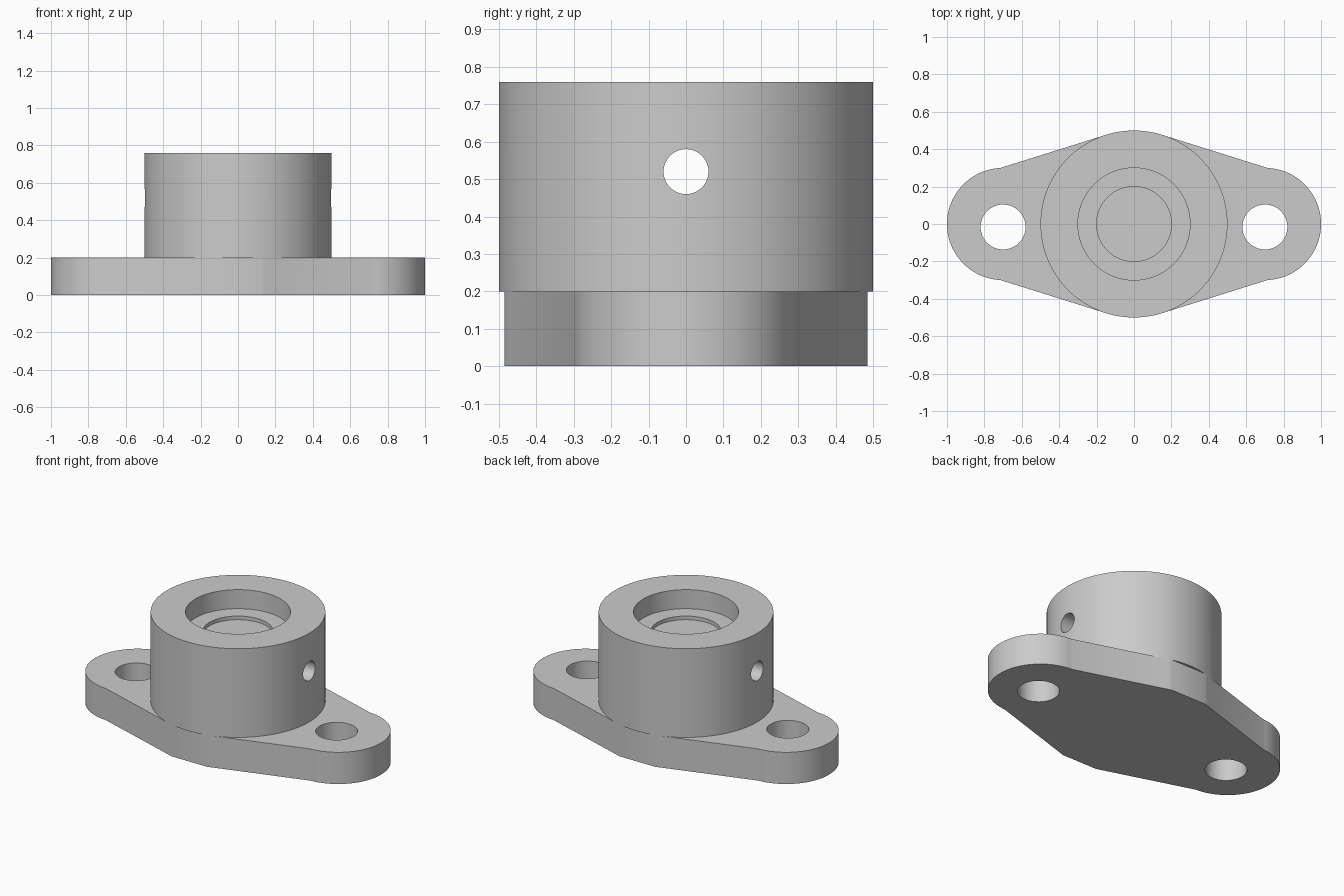
import bpy, bmesh, math
from mathutils import Matrix, Vector

if "Cube" in bpy.data.objects:
    bpy.data.objects.remove(bpy.data.objects["Cube"], do_unlink=True)

SEGMENTS = 128
FLANGE_TOP, BOSS_TOP = 0.20, 0.76

grey = bpy.data.materials.new("light grey metal")
grey.use_nodes = True
colour = (0.6, 0.6, 0.6, 1)
grey.diffuse_color = colour
grey.node_tree.nodes["Principled BSDF"].inputs["Base Color"].default_value = colour


def add_object(name, bm):
    bmesh.ops.recalc_face_normals(bm, faces=bm.faces)
    mesh = bpy.data.meshes.new(name)
    bm.to_mesh(mesh)
    bm.free()
    mesh.materials.append(grey)
    obj = bpy.data.objects.new(name, mesh)
    bpy.context.collection.objects.link(obj)
    return obj


def cylinder(name, radius, length, centre, axis="Z"):
    bm = bmesh.new()
    turn = Matrix.Rotation(math.pi / 2, 4, "Y") if axis == "X" else Matrix()
    bmesh.ops.create_cone(bm, cap_ends=True, segments=SEGMENTS, radius1=radius,
                          radius2=radius, depth=length,
                          matrix=Matrix.Translation(centre) @ turn)
    return add_object(name, bm)


def upright(name, radius, bottom, top, x=0, y=0):
    return cylinder(name, radius, top - bottom, (x, y, (top + bottom) / 2))


def combine(target, tool, operation):
    mod = target.modifiers.new(tool.name, "BOOLEAN")
    mod.operation, mod.solver, mod.object = operation, "EXACT", tool
    graph = bpy.context.evaluated_depsgraph_get()
    mesh = bpy.data.meshes.new_from_object(target.evaluated_get(graph))
    target.modifiers.clear()
    target.data = mesh
    bpy.data.objects.remove(tool, do_unlink=True)


# Two-lobed flange: outline wrapped around three circles
bm = bmesh.new()
for x, radius in ((0, 0.5), (-0.7, 0.3), (0.7, 0.3)):
    for i in range(SEGMENTS):
        a = math.tau * i / SEGMENTS
        bm.verts.new((x + radius * math.sin(a), radius * math.cos(a), 0))
# Keep only the outer outline, ordered by angle
outline = []
for v in bm.verts:
    p = v.co
    inside = False
    if abs(p.x) < 0.7:
        t = math.asin(0.2 / 0.7)
        # distance along the sloped tangent side
        inside = abs(p.x) * math.sin(t) + abs(p.y) * math.cos(t) < 0.4985
    inside = inside or (p.length < 0.7 and abs(p.x) > 0.2)
    if not inside:
        outline.append(p.copy())
bm.clear()
outline.sort(key=lambda p: math.atan2(p.y, p.x))
base = bm.faces.new([bm.verts.new(p) for p in outline])
top = bmesh.ops.extrude_face_region(bm, geom=[base])["geom"]
bmesh.ops.translate(bm, vec=Vector((0, 0, FLANGE_TOP)),
                    verts=[g for g in top if isinstance(g, bmesh.types.BMVert)])
body = add_object("flanged_bearing_housing", bm)

# Round boss
combine(body, upright("boss", 0.5, FLANGE_TOP, BOSS_TOP), "UNION")

# Stepped recess, bolt holes and cross hole
cutters = [
    upright("recess", 0.3, 0.64, 0.9),
    upright("inner_step", 0.2, 0.617, 0.7),
    upright("left_bolt_hole", 0.12, -0.1, 0.3, 0.7, -0.016),
    upright("right_bolt_hole", 0.12, -0.1, 0.3, -0.7, -0.016),
    cylinder("cross_hole", 0.06, 1.4, (0, 0, 0.52), "X"),
]
for cutter in cutters:
    combine(body, cutter, "DIFFERENCE")

# Smooth the curved walls, keep the rims sharp
bpy.ops.object.select_all(action="DESELECT")
body.select_set(True)
bpy.context.view_layer.objects.active = body
bpy.ops.object.shade_smooth_by_angle()
